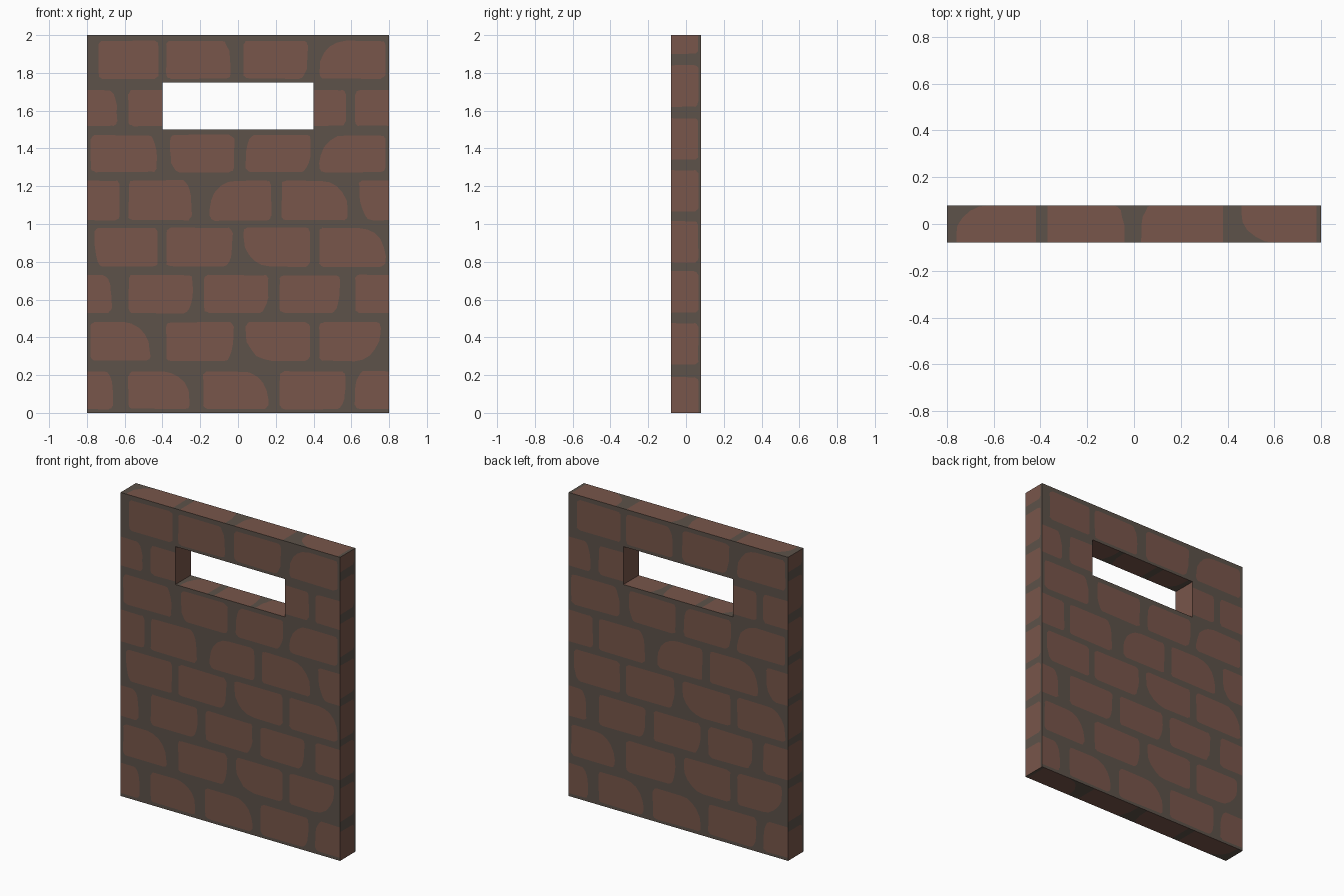
import bpy, math, random
from mathutils import Vector as V
from mathutils.geometry import delaunay_2d_cdt

if "Cube" in bpy.data.objects:
    bpy.data.objects.remove(bpy.data.objects["Cube"])

random.seed(4)
W, D, H = 0.8, 0.08, 2.0            # half width, half depth, height
WIN = (-0.4, 0.4, 1.5, 1.75)        # window opening x0, x1, z0, z1


def material(name, rgb):
    m = bpy.data.materials.new(name)
    m.diffuse_color = (*rgb, 1)
    m.use_nodes = True
    m.node_tree.nodes["Principled BSDF"].inputs["Base Color"].default_value = m.diffuse_color
    return m


mortar = material("mortar_grey", (0.109, 0.084, 0.067))
clay = material("brick_red", (0.188, 0.093, 0.069))

# courses: z0, z1, bricks (x0, x1, worn corners: lower case mild, upper case strong)
COURSES = [
    (1.77, 1.97, [(-.74, -.42, ""), (-.38, -.04, "tr"), (.03, .37, "br"), (.43, .78, "TL")]),
    (1.52, 1.71, [(-.8, -.64, "tr"), (-.58, -.4, ""), (.4, .57, ""), (.62, .8, "")]),
    (1.275, 1.47, [(-.78, -.43, "tr"), (-.36, -.02, "bl"), (.04, .385, "tl br"), (.43, .78, "TL")]),
    (1.02, 1.23, [(-.8, -.625, ""), (-.58, -.245, "tr"), (-.15, .175, "TL"), (.23, .58, "TR"),
                  (.64, .8, "BL")]),
    (.775, .98, [(-.76, -.425, "bl"), (-.38, -.03, "br"), (.03, .38, "BL"), (.43, .78, "TR")]),
    (.53, .73, [(-.8, -.67, "tr"), (-.58, -.24, "br"), (-.18, .16, "br"), (.22, .54, "br"),
                (.62, .8, "")]),
    (.275, .48, [(-.78, -.465, "TR"), (-.38, -.025, "br"), (.04, .38, "BL"), (.43, .755, "BR")]),
    (.02, .22, [(-.8, -.66, "tr"), (-.58, -.255, "TR"), (-.185, .16, "TR"), (.22, .57, "br"),
                (.62, .8, "tl")]),
]
FACE = [(x0, x1, z0, z1, c) for z0, z1, row in COURSES for x0, x1, c in row]
# narrow ends: one brick per course
END = [(-D, .065, z, min(z + .22, H), "") for z in (1.9, 1.62, 1.34, 1.065, .795, .53, .255)]
END.append((-D, .065, 0, .19, ""))
CAP = [(-.76, -.42, -D, D, "TL"), (-.37, -.04, -D, D, "tr"),
       (.03, .38, -D, D, "tl"), (.46, .78, -D, D, "BL")]
SILL = [(-.37, -.17, -D, D, "TL"), (-.12, .14, -D, D, "tr"), (.18, .4, -D, D, "tl")]
JAMB = [(-D, D, WIN[2], WIN[3], "")]


def brick_outline(x0, x1, z0, z1, worn, bounds):
    """Rounded, slightly uneven outline; plain corners on a panel border stay square."""
    pts = []
    w, h = x1 - x0, z1 - z0
    edges_x, edges_z = bounds[:2] + WIN[:2], bounds[2:]
    corners = [("br", x1, z0, -1, 1, -90), ("tr", x1, z1, -1, -1, 0),
               ("tl", x0, z1, 1, -1, 90), ("bl", x0, z0, 1, 1, 180)]
    for name, cx, cz, sx, sz, start in corners:
        if name.upper() in worn:
            rx, rz = .14, .15
        elif name in worn:
            rx, rz = .045, .12
        elif cx in edges_x or cz in edges_z:
            pts.append((cx, cz))
            continue
        else:
            rx = rz = .025
        rx, rz = min(rx, w * .45), min(rz, h * .8)
        for i in range(6):
            a = math.radians(start + 18 * i)
            x = cx + sx * rx + rx * math.cos(a)
            z = cz + sz * rz + rz * math.sin(a)
            if min(abs(x - b) for b in edges_x) > .01:
                x += random.uniform(-.003, .003)
            if min(abs(z - b) for b in edges_z) > .01:
                z += random.uniform(-.003, .003)
            pts.append((x, z))
    return pts


def panel(name, origin, u, v, bounds, bricks, hole=None):
    """Flat rectangle with brick outlines cut into it as coloured faces."""
    def rect(b):
        return [(b[0], b[2]), (b[1], b[2]), (b[1], b[3]), (b[0], b[3])]
    loops = [rect(bounds), rect(hole) if hole else []]
    loops += [brick_outline(*b, bounds) for b in bricks]
    loops = [l for l in loops if l]
    verts, faces = [], []
    for l in loops:
        faces.append(list(range(len(verts), len(verts) + len(l))))
        verts += [V(p) for p in l]
    vs, _, fs, _, _, src = delaunay_2d_cdt(verts, [], faces, 0, 1e-5)
    first_brick = 2 if hole else 1
    keep, mats = [], []
    for f, s in zip(fs, src):
        if hole and 1 in s:
            continue
        keep.append(f)
        mats.append(1 if any(i >= first_brick for i in s) else 0)
    o, u, v = V(origin), V(u), V(v)
    me = bpy.data.meshes.new(name)
    me.from_pydata([o + u * p.x + v * p.y for p in vs], [], keep)
    me.materials.append(mortar)
    me.materials.append(clay)
    me.polygons.foreach_set("material_index", mats)
    me.update()
    bpy.context.collection.objects.link(bpy.data.objects.new(name, me))


X, Y, Z = V((1, 0, 0)), V((0, 1, 0)), V((0, 0, 1))
BIG, SIDE, FLAT = (-W, W, 0, H), (-D, D, 0, H), (-W, W, -D, D)
LEDGE, REVEAL = (WIN[0], WIN[1], -D, D), (-D, D, WIN[2], WIN[3])

# front/back and the two ends are the same panel turned half round
for s, face, end, jamb in ((1, "wall_front", "wall_right_end", "window_left_jamb"),
                           (-1, "wall_back", "wall_left_end", "window_right_jamb")):
    panel(face, -Y * D * s, X * s, Z, BIG, FACE, WIN)
    panel(end, X * W * s, Y * s, Z, SIDE, END)
    panel(jamb, X * WIN[0] * s, Y * s, Z, REVEAL, JAMB)
# top, bottom, and the window sill and lintel
panel("wall_top", Z * H, X, Y, FLAT, CAP)
panel("wall_bottom", Z * 0, X, -Y, FLAT, CAP)
panel("window_sill", Z * WIN[2], X, Y, LEDGE, SILL)
panel("window_lintel", Z * WIN[3], X, -Y, LEDGE, SILL)
